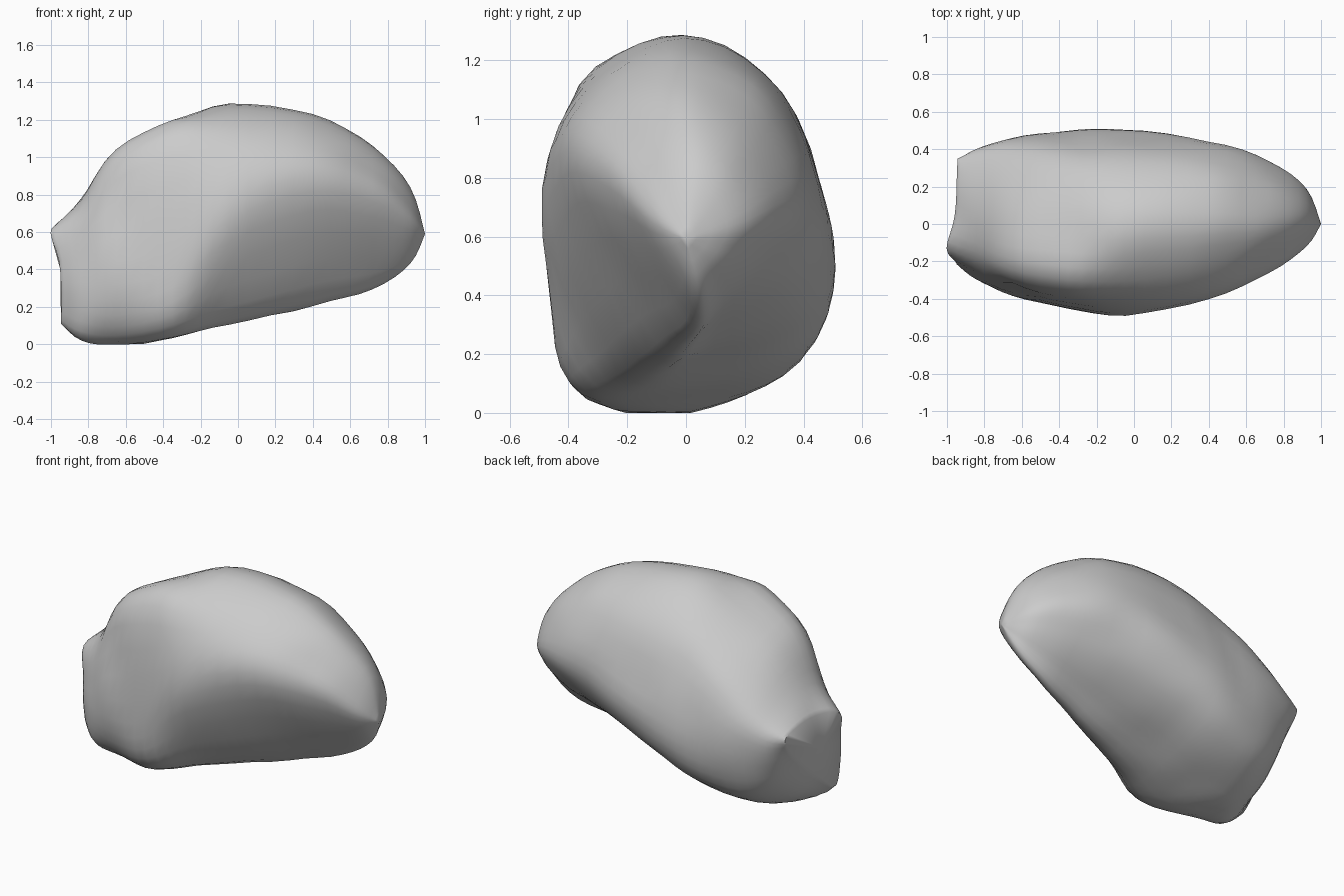
import bpy, bmesh, math
from mathutils import Vector, noise

if "Cube" in bpy.data.objects:
    bpy.data.objects.remove(bpy.data.objects["Cube"])

# Cross-sections along x: ring of (y, z) going
# top, back-high, back, back-low, bottom, front-low ridge, front, front-high
SECTIONS = [
    (-0.945, (.10, .64), (.34, .60), (.28, .49), (.16, .38), (0, .23), (-.17, .11), (-.22, .33), (-.13, .60)),
    (-0.84, (.06, .77), (.37, .65), (.385, .45), (.28, .25), (.06, .09), (-.22, .035), (-.30, .33), (-.19, .70)),
    (-0.65, (.02, 1.01), (.385, .78), (.46, .47), (.36, .17), (.08, .015), (-.23, .01), (-.38, .32), (-.29, .97)),
    (-0.35, (0, 1.17), (.345, .98), (.495, .53), (.41, .21), (.06, .07), (-.355, .065), (-.455, .40), (-.35, 1.11)),
    (-0.05, (-.01, 1.285), (.33, 1.08), (.50, .60), (.41, .32), (.09, .175), (-.235, .13), (-.485, .66), (-.36, 1.11)),
    (0.4, (0, 1.23), (.29, 1.09), (.445, .73), (.34, .47), (.11, .29), (-.10, .24), (-.40, .82), (-.28, 1.09)),
    (0.72, (0, 1.06), (.21, .96), (.335, .72), (.26, .53), (.13, .385), (0, .315), (-.26, .76), (-.17, .96)),
    (0.92, (.03, .84), (.13, .79), (.19, .65), (.15, .55), (.09, .48), (.02, .44), (-.12, .65), (-.07, .77)),
]
TIP = Vector((1, 0, .59))
AROUND, ALONG = 5, 4


def spline(a, b, c, d, t):
    return .5 * (2 * b + (c - a) * t + (2 * a - 5 * b + 4 * c - d) * t * t + (3 * b - a - 3 * c + d) * t ** 3)


def smooth_ring(sec):
    p = [Vector((sec[0], y, z)) for y, z in sec[1:]]
    n = len(p)
    return [spline(p[i - 1], p[i], p[(i + 1) % n], p[(i + 2) % n], k / AROUND)
            for i in range(n) for k in range(AROUND)]


def bump(v, centre, radius):
    return math.exp(-((v - Vector(centre)).length / radius) ** 2)


def weather(v):
    """Small lumps, the notch on the front left and the jutting corner."""
    w = v.copy()
    fade = min(1, (1 - v.x) * 3)
    w += .008 * fade * noise.noise_vector(v * 4.5)
    w.x -= .055 * bump(v, (-.945, -.13, .60), .13)
    w += Vector((0, .03, 0)) * bump(v, (-.62, -.34, .74), .12)
    w.z = max(w.z, 0)
    return w


# Loft the rings along x
rings = [smooth_ring(s) for s in SECTIONS]
m = len(rings[0])
rings.append([TIP] * m)
last = len(rings) - 1
bm = bmesh.new()
grid = []
for i in range(last):
    q = [rings[max(i - 1, 0)], rings[i], rings[i + 1], rings[min(i + 2, last)]]
    for k in range(ALONG):
        grid.append([bm.verts.new(weather(spline(*(r[j] for r in q), k / ALONG))) for j in range(m)])
for a, b in zip(grid, grid[1:]):
    for j in range(m):
        n = (j + 1) % m
        bm.faces.new((a[j], a[n], b[n], b[j]))

# Close the broken left end and the right tip
left = bm.verts.new((-.95, -.02, .40))
tip = bm.verts.new(TIP)
for j in range(m):
    n = (j + 1) % m
    bm.faces.new((left, grid[0][n], grid[0][j]))
    bm.faces.new((tip, grid[-1][j], grid[-1][n]))
bmesh.ops.recalc_face_normals(bm, faces=bm.faces)

mesh = bpy.data.meshes.new("boulder")
bm.to_mesh(mesh)
bm.free()
rock = bpy.data.objects.new("boulder", mesh)
bpy.context.collection.objects.link(rock)

# Single stone grey
grey = bpy.data.materials.new("stone grey")
grey.diffuse_color = (.6, .6, .6, 1)
grey.use_nodes = True
grey.node_tree.nodes["Principled BSDF"].inputs["Base Color"].default_value = grey.diffuse_color
mesh.materials.append(grey)

bpy.context.view_layer.objects.active = rock
rock.select_set(True)
bpy.ops.object.shade_smooth_by_angle(angle=math.radians(60))
